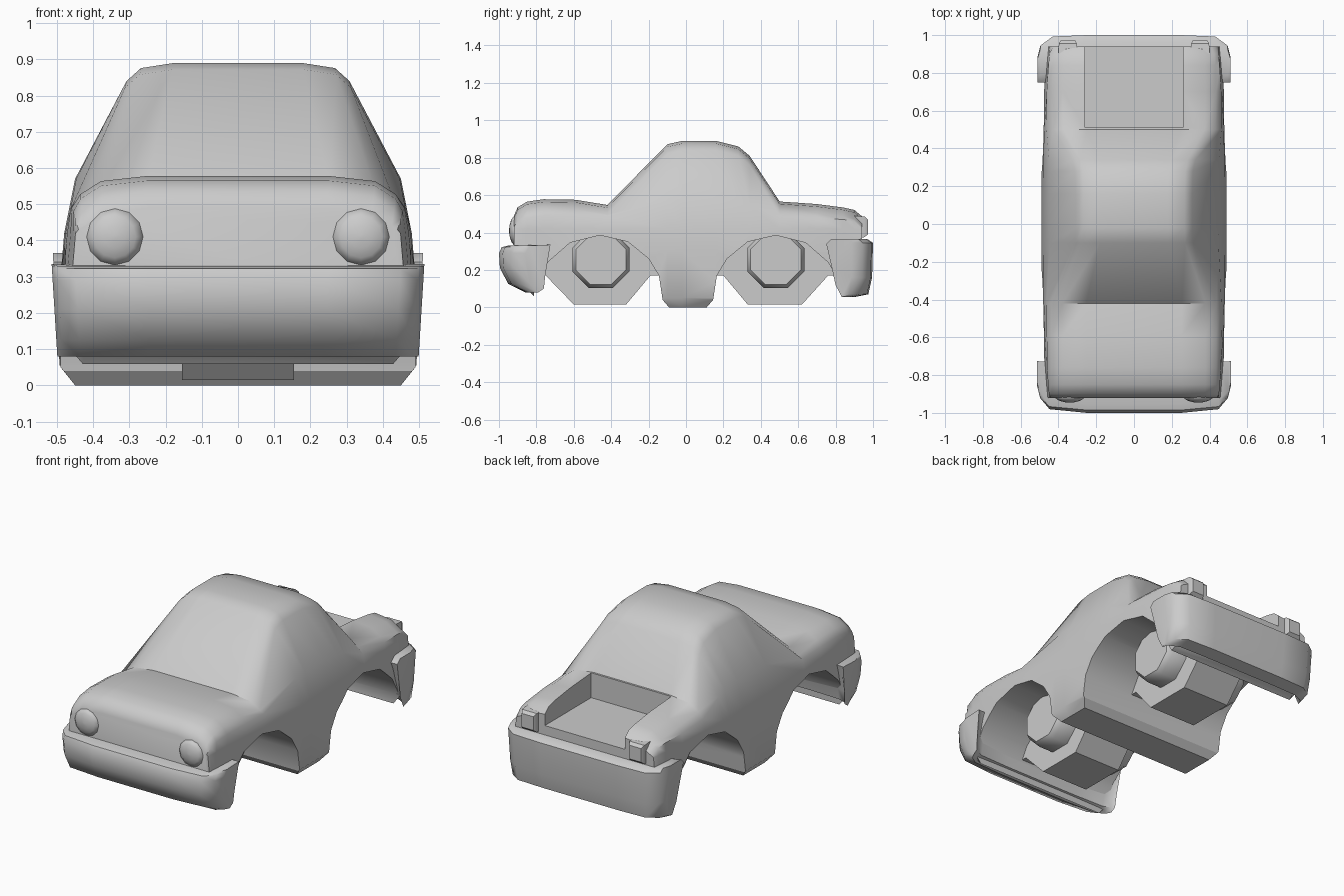
import bpy, bmesh
from math import sin, cos, pi


def loft(name, rings, angle=40):
    """Skin a closed solid through rings that have equal point counts."""
    bm = bmesh.new()
    rows = [[bm.verts.new(p) for p in ring] for ring in rings]
    n = len(rows[0])
    for a, b in zip(rows, rows[1:]):
        for i in range(n):
            j = (i + 1) % n
            bm.faces.new((a[i], a[j], b[j], b[i]))
    bm.faces.new(rows[0])
    bm.faces.new(rows[-1])
    bmesh.ops.recalc_face_normals(bm, faces=bm.faces)
    me = bpy.data.meshes.new(name)
    bm.to_mesh(me)
    bm.free()
    ob = bpy.data.objects.new(name, me)
    bpy.context.collection.objects.link(ob)
    smooth(ob, angle)
    return ob


def smooth(ob, angle):
    bpy.ops.object.select_all(action='DESELECT')
    ob.select_set(True)
    bpy.context.view_layer.objects.active = ob
    bpy.ops.object.shade_smooth_by_angle(angle=angle * pi / 180)


def prism(name, yz, x0, x1, angle=30):
    return loft(name, [[(x, y, z) for y, z in yz] for x in (x0, x1)], angle)


def cut(ob, cutter):
    m = ob.modifiers.new("cut", 'BOOLEAN')
    m.operation, m.solver, m.object = 'DIFFERENCE', 'EXACT', cutter
    bpy.context.view_layer.objects.active = ob
    bpy.ops.object.modifier_apply(modifier=m.name)
    bpy.data.objects.remove(cutter)


def section(y, zt, wt, zb, wb, low):
    """Body cross-section: roof, shoulder, belt and sill on both sides."""
    w = 0.49 - 0.04 * abs(y) ** 3
    half = [(0.58 * wt, zt), (0.87 * wt, zt - 0.014), (wt, zt - 0.05), (wb, zb),
            (w - 0.01, 0.42), (w, 0.30), (w, low + 0.05), (w - 0.04, low)]
    return ([(x, y, z) for x, z in half] +
            [(-x, y, z) for x, z in reversed(half)])


# body: y, top z, top half width, belt z, belt half width, bottom z
stations = [
    (-0.92, 0.49, 0.425, 0.43, 0.44, 0.14), (-0.90, 0.535, 0.43, 0.46, 0.45, 0.12),
    (-0.85, 0.565, 0.435, 0.48, 0.455, 0.10), (-0.76, 0.578, 0.435, 0.49, 0.46, 0.0),
    (-0.59, 0.575, 0.435, 0.49, 0.462, 0.0), (-0.42, 0.547, 0.437, 0.485, 0.463, 0.0),
    (-0.10, 0.872, 0.312, 0.57, 0.447, 0.0), (-0.02, 0.89, 0.308, 0.57, 0.45, 0.0),
    (0.16, 0.89, 0.308, 0.57, 0.45, 0.0), (0.28, 0.86, 0.312, 0.56, 0.45, 0.0),
    (0.34, 0.81, 0.325, 0.55, 0.45, 0.0), (0.50, 0.567, 0.43, 0.485, 0.463, 0.0),
    (0.70, 0.553, 0.435, 0.475, 0.462, 0.0), (0.84, 0.535, 0.43, 0.47, 0.453, 0.06),
    (0.90, 0.522, 0.425, 0.46, 0.447, 0.10), (0.94, 0.49, 0.41, 0.43, 0.43, 0.14)]
body = loft("body", [section(*s) for s in stations])

# wheel arch tunnels
arch = [(-0.82, -0.1), (-0.81, 0.12), (-0.74, 0.24), (-0.62, 0.345), (-0.46, 0.385),
        (-0.31, 0.35), (-0.20, 0.26), (-0.145, 0.17), (-0.125, 0.04), (-0.09, -0.001),
        (-0.09, -0.1)]
cut(body, prism("front_arch_cutter", arch, -0.7, 0.7))
cut(body, prism("rear_arch_cutter", [(0.02 - y, z) for y, z in arch], -0.7, 0.7))

# open cargo bed
cut(body, prism("bed_cutter", [(0.51, 0.42), (1.1, 0.42), (1.1, 1), (0.51, 1)], -0.26, 0.26))
smooth(body, 40)

# central underbody with two axle housings
under = [(-0.81, 0.17), (-0.75, 0.17), (-0.60, 0.015), (-0.32, 0.015), (-0.19, 0.17),
         (0.20, 0.17), (0.33, 0.015), (0.62, 0.015), (0.76, 0.17), (0.84, 0.17),
         (0.84, 0.40), (-0.81, 0.40)]
prism("underbody", under, -0.155, 0.155)


def bumper(name, profile, pivot, stops):
    """Side profile swept across the car, pulled in toward the corners."""
    full = [(-x, s) for x, s in reversed(stops)] + stops
    loft(name, [[(x * (1 - 0.12 * (0.34 - z)), pivot + (y - pivot) * s, z)
                 for y, z in profile] for x, s in full], 45)


# bumpers
bumper("front_bumper",
       [(-0.73, 0.335), (-0.95, 0.33), (-0.985, 0.322), (-1.0, 0.29), (-0.995, 0.21),
        (-0.95, 0.125), (-0.86, 0.08), (-0.80, 0.10), (-0.785, 0.17)],
       -0.72, [(0.25, 1.0), (0.45, 0.93), (0.50, 0.72), (0.515, 0.5)])
bumper("rear_bumper",
       [(0.75, 0.34), (0.80, 0.365), (0.97, 0.365), (1.0, 0.345), (0.995, 0.16),
        (0.975, 0.07), (0.90, 0.055), (0.84, 0.12), (0.80, 0.22)],
       0.75, [(0.25, 1.0), (0.43, 0.97), (0.495, 0.78), (0.51, 0.55)])


def disc(cx, cz, y, r):
    return [(cx + r * cos(i * pi / 6), y, cz + r * sin(i * pi / 6)) for i in range(12)]


def rect(cx, y, hw, z0, z1):
    return [(cx - hw, y, z0), (cx + hw, y, z0), (cx + hw, y, z1), (cx - hw, y, z1)]


for s, side in ((-1, "left"), (1, "right")):
    # domed headlight
    loft("headlight_" + side, [disc(s * 0.34, 0.41, y, r) for y, r in
         ((-0.89, 0.078), (-0.92, 0.078), (-0.935, 0.058), (-0.943, 0.03), (-0.946, 0.006))], 60)
    # tail light
    loft("tail_light_" + side, [rect(s * 0.35, 0.90, 0.05, 0.37, 0.49),
                                rect(s * 0.35, 0.955, 0.048, 0.375, 0.485),
                                rect(s * 0.35, 0.972, 0.038, 0.39, 0.47)], 30)
    # octagonal wheel hubs
    for cy, end in ((-0.455, "front"), (0.48, "rear")):
        loft(f"{end}_hub_{side}", [[(s * x, cy + r * cos((i + 0.5) * pi / 4),
                                     0.255 + r * sin((i + 0.5) * pi / 4)) for i in range(8)]
                                   for x, r in ((0.14, 0.165), (0.25, 0.165), (0.28, 0.145))], 50)
